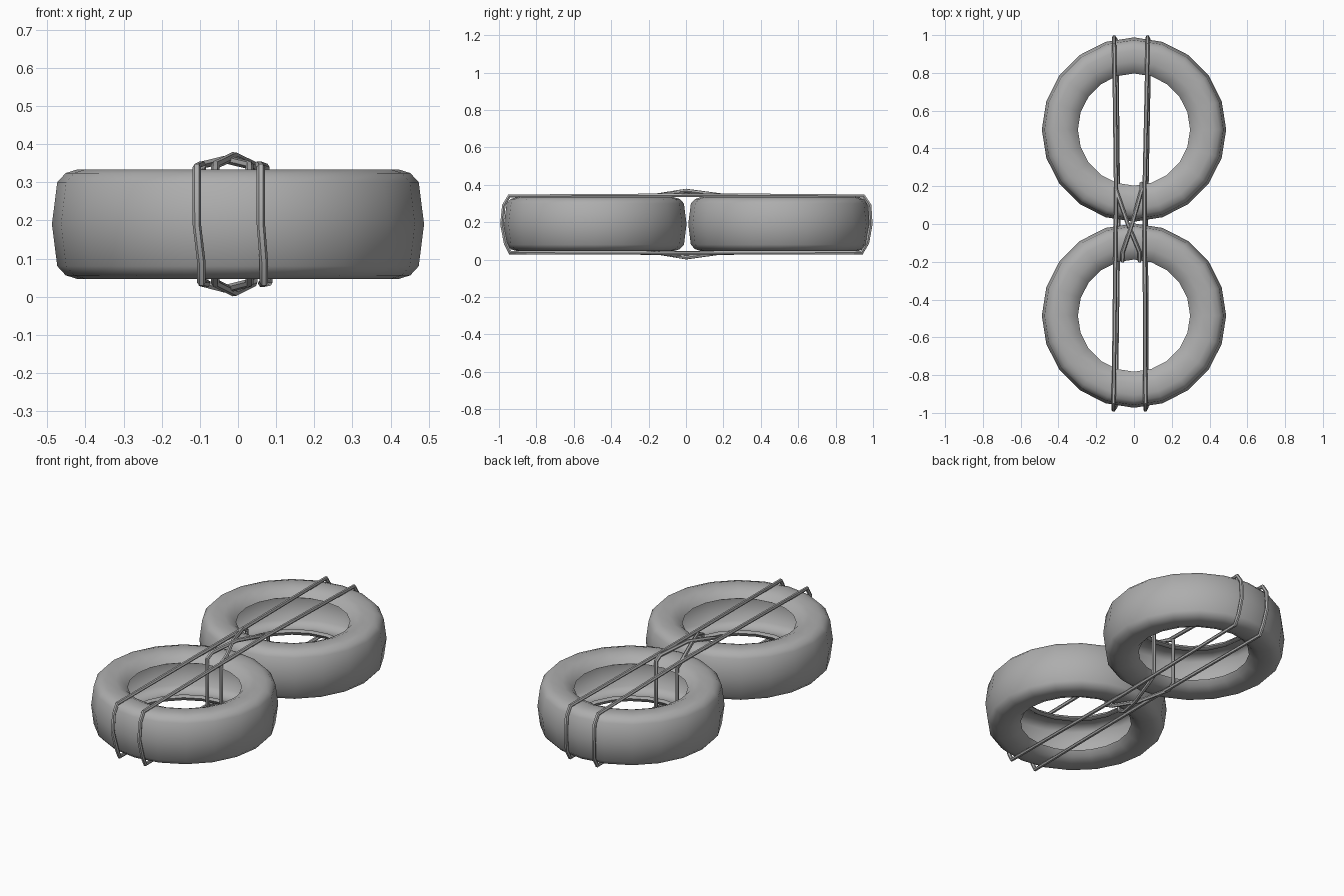
import bpy, bmesh
from math import cos, sin, tau, radians

cube = bpy.data.objects.get("Cube")
if cube:
    bpy.data.objects.remove(cube, do_unlink=True)


def material(name, colour):
    mat = bpy.data.materials.new(name)
    mat.use_nodes = True
    mat.diffuse_color = colour
    mat.node_tree.nodes["Principled BSDF"].inputs["Base Color"].default_value = colour
    return mat


GREY = material("plain grey", (0.42, 0.42, 0.42, 1))
MID = 0.19      # height of the tyre's centre plane
SIDES = 20


def shade(obj, angle):
    bpy.ops.object.select_all(action="DESELECT")
    obj.select_set(True)
    bpy.context.view_layer.objects.active = obj
    bpy.ops.object.shade_smooth_by_angle(angle=radians(angle))


# Upper half of the hollow tyre section (radius, height above the centre plane)
OUTER = [(0.488, 0), (0.474, 0.11), (0.452, 0.134), (0.42, 0.144), (0.36, 0.142), (0.32, 0.125)]
INNER = [(0.297, 0.10), (0.315, 0.09), (0.36, 0.122), (0.42, 0.124), (0.455, 0.10), (0.47, 0)]


def tyre(name, y):
    upper = OUTER + INNER
    section = upper + [(r, -h) for r, h in reversed(upper[1:-1])]
    bm = bmesh.new()
    rings = []
    for i in range(SIDES):
        a = tau * i / SIDES
        rings.append([bm.verts.new((r * cos(a), y + r * sin(a), MID + h)) for r, h in section])
    n = len(section)
    for i in range(SIDES):
        here, there = rings[i], rings[(i + 1) % SIDES]
        for j in range(n):
            k = (j + 1) % n
            bm.faces.new((here[j], there[j], there[k], here[k]))
    bmesh.ops.recalc_face_normals(bm, faces=bm.faces)
    mesh = bpy.data.meshes.new(name)
    bm.to_mesh(mesh)
    bm.free()
    mesh.materials.append(GREY)
    obj = bpy.data.objects.new(name, mesh)
    bpy.context.collection.objects.link(obj)
    shade(obj, 75)


def rope(name, points):
    curve = bpy.data.curves.new(name, "CURVE")
    curve.dimensions = "3D"
    curve.bevel_depth = 0.011
    curve.bevel_resolution = 1
    spline = curve.splines.new("POLY")
    spline.points.add(len(points) - 1)
    for p, co in zip(spline.points, points):
        p.co = (*co, 1)
    spline.use_cyclic_u = True
    curve.materials.append(GREY)
    obj = bpy.data.objects.new(name, curve)
    bpy.context.collection.objects.link(obj)
    bpy.ops.object.select_all(action="DESELECT")
    obj.select_set(True)
    bpy.context.view_layer.objects.active = obj
    bpy.ops.object.convert(target="MESH")
    shade(bpy.context.object, 50)


# The two tyres, lying end to end
tyre("back_tyre", 0.5)
tyre("front_tyre", -0.485)


# Long ropes wrapped around both tyres
def long_rope(name, x_front, x_mid, x_back, lean):
    rope(name, [
        (x_front, -0.945, 0.34), (x_mid, 0.15, 0.345), (x_back, 0.95, 0.34),
        (x_back, 0.982, 0.29), (x_back, 0.988, 0.19), (x_back + lean, 0.97, 0.09),
        (x_back + lean, 0.94, 0.037), (x_mid + lean, 0, 0.035), (x_front + lean, -0.94, 0.037),
        (x_front + lean, -0.965, 0.09), (x_front, -0.984, 0.19), (x_front, -0.974, 0.29)])


long_rope("right_long_rope", -0.108, -0.095, -0.105, 0.012)
long_rope("left_long_rope", 0.06, 0.055, 0.072, 0.008)


# Short ropes crossing between the tyres and passing through both holes
def cross_rope(name, x_front, x_back, rise):
    x_mid = (x_front + x_back) / 2
    rope(name, [
        (x_front, -0.195, 0.325), (x_front, -0.15, 0.345), (x_mid, 0, 0.35 + rise),
        (x_back, 0.18, 0.345), (x_back, 0.215, 0.325),
        (x_back, 0.215, 0.06), (x_back, 0.18, 0.036), (x_mid, 0, 0.03 - rise),
        (x_front, -0.15, 0.036), (x_front, -0.195, 0.06)])


cross_rope("first_cross_rope", -0.06, 0.04, 0.019)
cross_rope("second_cross_rope", 0.03, -0.095, 0.01)
